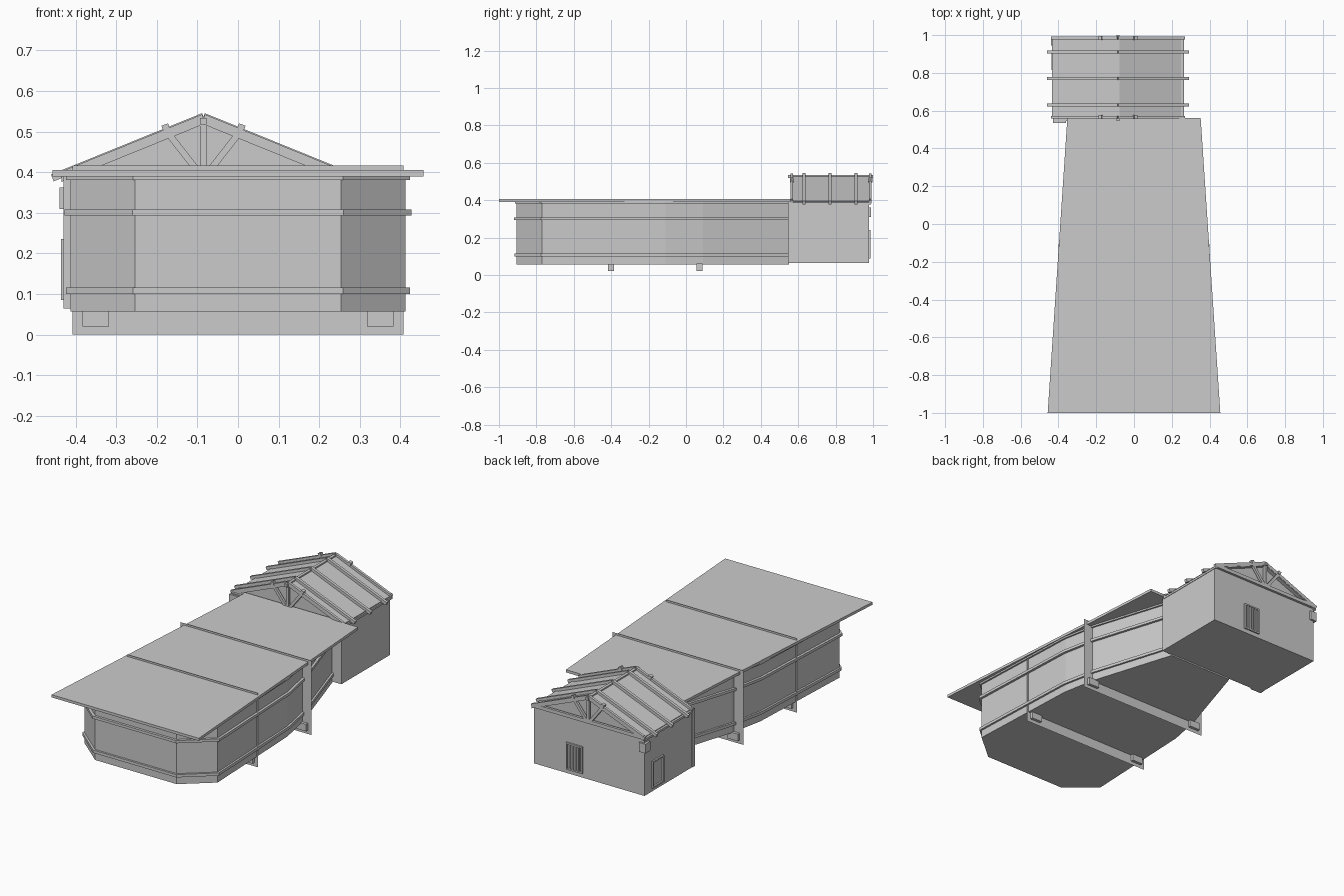
import bpy, bmesh
from math import atan2
from mathutils import Vector, Matrix

if "Cube" in bpy.data.objects:
    bpy.data.objects.remove(bpy.data.objects["Cube"])


def make(name, bm):
    bmesh.ops.recalc_face_normals(bm, faces=bm.faces[:])
    me = bpy.data.meshes.new(name)
    bm.to_mesh(me)
    bm.free()
    ob = bpy.data.objects.new(name, me)
    bpy.context.collection.objects.link(ob)
    return ob


def prism(name, pts, a, b, axis='z'):
    """Extrude a profile: xy outline along z, or xz outline along y."""
    bm = bmesh.new()
    put = (lambda p, t: (p[0], p[1], t)) if axis == 'z' else (lambda p, t: (p[0], t, p[1]))
    lo = [bm.verts.new(put(p, a)) for p in pts]
    hi = [bm.verts.new(put(p, b)) for p in pts]
    bm.faces.new(lo)
    bm.faces.new(hi)
    n = len(pts)
    for i in range(n):
        j = (i + 1) % n
        bm.faces.new((lo[i], lo[j], hi[j], hi[i]))
    return make(name, bm)


def box(name, x0, x1, y0, y1, z0, z1):
    return prism(name, [(x0, y0), (x1, y0), (x1, y1), (x0, y1)], z0, z1)


def bar(name, p, q, y0, y1, t):
    """Beam in the xz plane from p to q, thickness t, spanning y0..y1."""
    p, q = Vector(p), Vector(q)
    d = (q - p).normalized() * t / 2
    n = Vector((-d.y, d.x))
    return prism(name, [p + n, q + n, q - n, p - n], y0, y1, 'y')


def half(pts):
    """Mirror the right-hand outline to a full open chain, right rear to left rear."""
    return pts[::-1] + [(-x, y) for x, y in pts]


# Hull with chamfered front and tapering rear
side = [(0.253, -0.905), (0.413, -0.77), (0.385, -0.11), (0.345, 0.09), (0.20, 0.55)]
prism("hull", half(side), 0.057, 0.39)

# Rails and top trim around the hull
def rail(name, off, z0, z1):
    outer = half([(x + off * (0.5 if i == 0 else 1), y - off * (i < 1) - off * 0.4 * (i == 1))
                  for i, (x, y) in enumerate(side)])
    inner = half([(x - 0.004, y + 0.004 * (i < 1)) for i, (x, y) in enumerate(side)])
    prism(name, outer + inner[::-1], z0, z1)

rail("upper_rail", 0.014, 0.293, 0.308)
rail("lower_rail", 0.011, 0.10, 0.116)
rail("top_trim", 0.010, 0.381, 0.39)

# Flat tapered deck
prism("deck", [(-0.457, -1), (0.457, -1), (0.353, 0.56), (-0.353, 0.56)], 0.39, 0.405)

# Thin cross frames and their skid blocks
for k, y in enumerate((-0.402, 0.072)):
    bm = bmesh.new()
    bm.faces.new([bm.verts.new(c) for c in
                  ((-0.407, y, 0), (0.407, y, 0), (0.407, y, 0.416), (-0.407, y, 0.416))])
    make(f"cross_frame_{k}", bm)
    for s in (-1, 1):
        box(f"skid_block_{k}_{s}", s * 0.35 - 0.033, s * 0.35 + 0.033,
            y - 0.016, y + 0.016, 0.02, 0.06)

# Hut walls and corner post
box("hut_walls", -0.427, 0.26, 0.545, 0.978, 0.065, 0.395)
box("corner_post", -0.43, -0.36, 0.535, 0.56, 0.065, 0.39)

# Gable roof
cx, top = -0.085, 0.530
eave = 0.388
roof = [(-0.435, eave), (cx, top), (0.265, eave)]
prism("roof", roof + [(x, z - 0.012) for x, z in roof[::-1]], 0.56, 0.99, 'y')
prism("gable_fill", [(-0.42, 0.383), (cx, top - 0.01), (0.25, 0.383)], 0.58, 0.968, 'y')
box("ridge_cap", cx - 0.008, cx + 0.008, 0.545, 1.0, 0.518, 0.534)

# Roof battens running down both slopes
for k, y in enumerate((0.63, 0.77, 0.91)):
    for s in (-1, 1):
        bar(f"roof_batten_{k}_{s}", (cx, top + 0.007), (cx + s * 0.372, 0.386),
            y - 0.008, y + 0.008, 0.018)

# Trusses at both gable ends
for k, (y0, y1) in enumerate(((0.558, 0.572), (0.978, 0.992))):
    box(f"king_post_{k}", cx - 0.008, cx + 0.008, y0, y1, 0.39, 0.53)
    box(f"tie_beam_{k}", -0.43, 0.26, y0, y1, 0.385, 0.405)
    for s in (-1, 1):
        bar(f"rafter_{k}_{s}", (cx, 0.533), (cx + s * 0.35, 0.391), y0, y1, 0.02)
        bar(f"strut_{k}_{s}", (cx + s * 0.012, 0.40), (cx + s * 0.088, 0.497), y0, y1, 0.016)
        bar(f"purlin_end_{k}_{s}", (cx + s * 0.084, 0.511), (cx + s * 0.10, 0.505),
            y0 - 0.003, y1 + 0.004, 0.02)

# Slatted window on the back wall
def frame(name, x0, x1, z0, z1, y0, y1, t):
    return [box(name + "_left", x0, x0 + t, y0, y1, z0, z1),
            box(name + "_right", x1 - t, x1, y0, y1, z0, z1),
            box(name + "_top", x0 + t, x1 - t, y0, y1, z1 - t, z1),
            box(name + "_sill", x0 + t, x1 - t, y0, y1, z0, z0 + t)]

frame("back_window", -0.045, 0.055, 0.088, 0.24, 0.976, 0.986, 0.008)
for k in range(4):
    x = -0.022 + k * 0.018
    box(f"window_slat_{k}", x - 0.004, x + 0.004, 0.976, 0.984, 0.094, 0.234)

# Hatch frame on the left wall, turned from the xz plane
turn = Matrix.Translation((-0.427, 0.865, 0)) @ Matrix.Rotation(atan2(1, 0), 4, 'Z')
for ob in frame("side_hatch", -0.05, 0.05, 0.085, 0.235, -0.001, 0.009, 0.008):
    ob.matrix_world = turn

# Small fixture box high on the rear left corner
box("corner_box", -0.44, -0.40, 0.945, 0.988, 0.31, 0.362)
